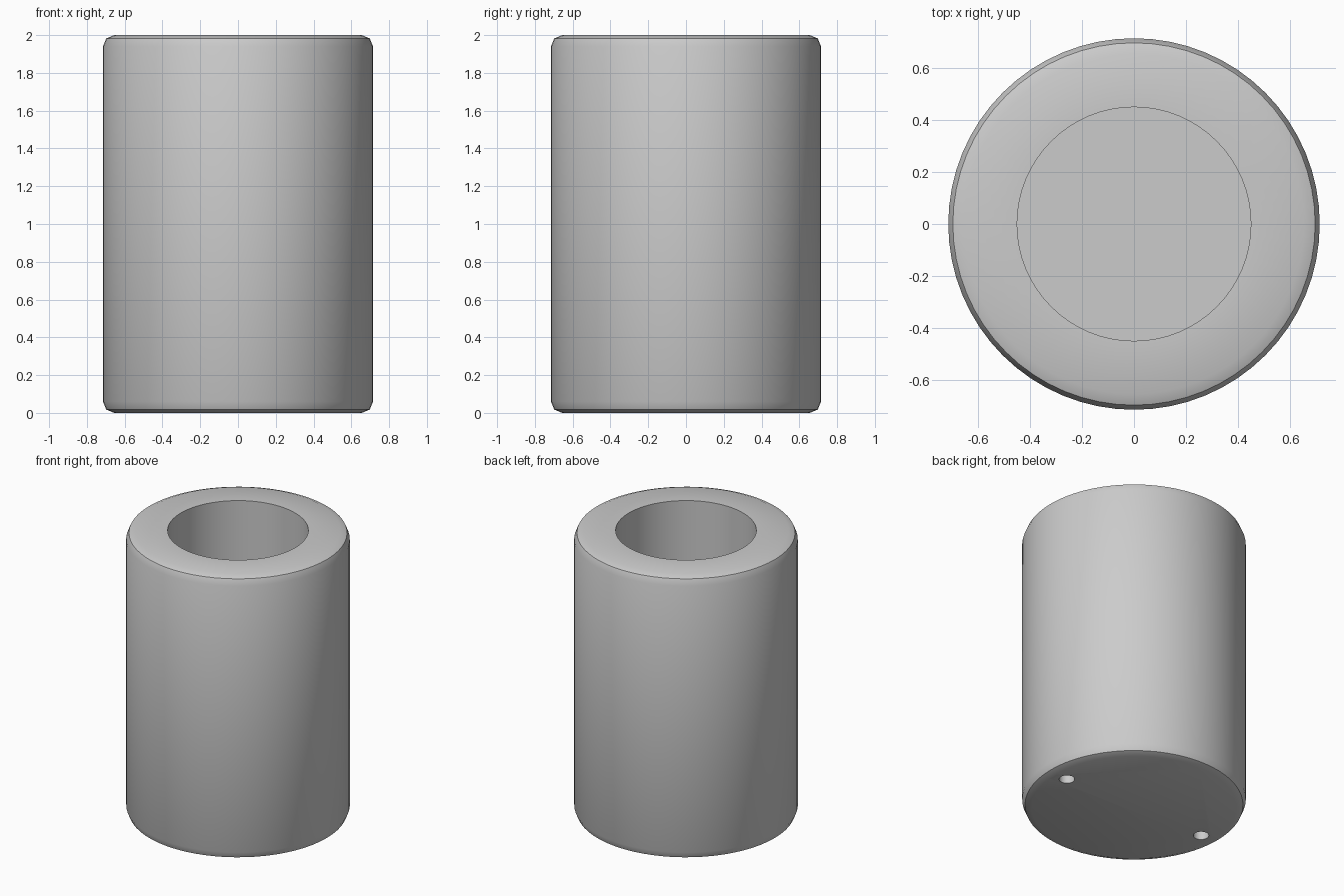
import bpy
import bmesh
import math

cube = bpy.data.objects.get("Cube")
if cube:
    bpy.data.objects.remove(cube, do_unlink=True)

SEGMENTS = 64
HEIGHT, RADIUS, FILLET = 2.0, 0.715, 0.06
BORE_RADIUS, BORE_FLOOR = 0.45, 0.3
HOLE_RADIUS, HOLE_DEPTH, HOLE_OFFSET = 0.05, 0.4, 0.56

grey = bpy.data.materials.new("plain grey")
grey.use_nodes = True
colour = (0.6, 0.6, 0.6, 1)
grey.diffuse_color = colour
grey.node_tree.nodes["Principled BSDF"].inputs["Base Color"].default_value = colour


def lathe(name, profile, segments):
    """Turn an open (radius, z) profile around z and cap both ends."""
    bm = bmesh.new()
    rings = []
    for r, z in profile:
        angles = [2 * math.pi * i / segments for i in range(segments)]
        rings.append([bm.verts.new((r * math.cos(a), r * math.sin(a), z)) for a in angles])
    for low, high in zip(rings, rings[1:]):
        for i in range(segments):
            j = (i + 1) % segments
            bm.faces.new((low[i], low[j], high[j], high[i]))
    bm.faces.new(rings[0][::-1])
    bm.faces.new(rings[-1])
    bmesh.ops.recalc_face_normals(bm, faces=bm.faces)
    mesh = bpy.data.meshes.new(name)
    bm.to_mesh(mesh)
    bm.free()
    mesh.materials.append(grey)
    obj = bpy.data.objects.new(name, mesh)
    bpy.context.collection.objects.link(obj)
    return obj


# Round-edged sleeve with a deep blind bore in the top
inner = RADIUS - FILLET
arc = [(inner + FILLET * math.cos(a), FILLET * (1 - math.sin(a)))
       for a in (math.pi / 2, math.pi / 4, 0)]
profile = arc + [(r, HEIGHT - z) for r, z in reversed(arc)]
profile += [(BORE_RADIUS, HEIGHT), (BORE_RADIUS, BORE_FLOOR)]
body = lathe("hollow_cylinder", profile, SEGMENTS)

# Two mounting holes drilled up into the wall from the base
for side in (-1, 1):
    cutter = lathe("hole_cutter", [(HOLE_RADIUS, -0.1), (HOLE_RADIUS, HOLE_DEPTH)], 32)
    cutter.location.x = side * HOLE_OFFSET
    cutter.hide_render = True
    cut = body.modifiers.new("mounting_hole", 'BOOLEAN')
    cut.operation = 'DIFFERENCE'
    cut.solver = 'EXACT'
    cut.object = cutter
    bpy.context.view_layer.objects.active = body
    bpy.ops.object.modifier_apply(modifier=cut.name)
    bpy.data.objects.remove(cutter, do_unlink=True)

# Smooth walls, crisp rims
bpy.ops.object.select_all(action='DESELECT')
body.select_set(True)
bpy.context.view_layer.objects.active = body
bpy.ops.object.shade_smooth_by_angle(angle=math.radians(30))
